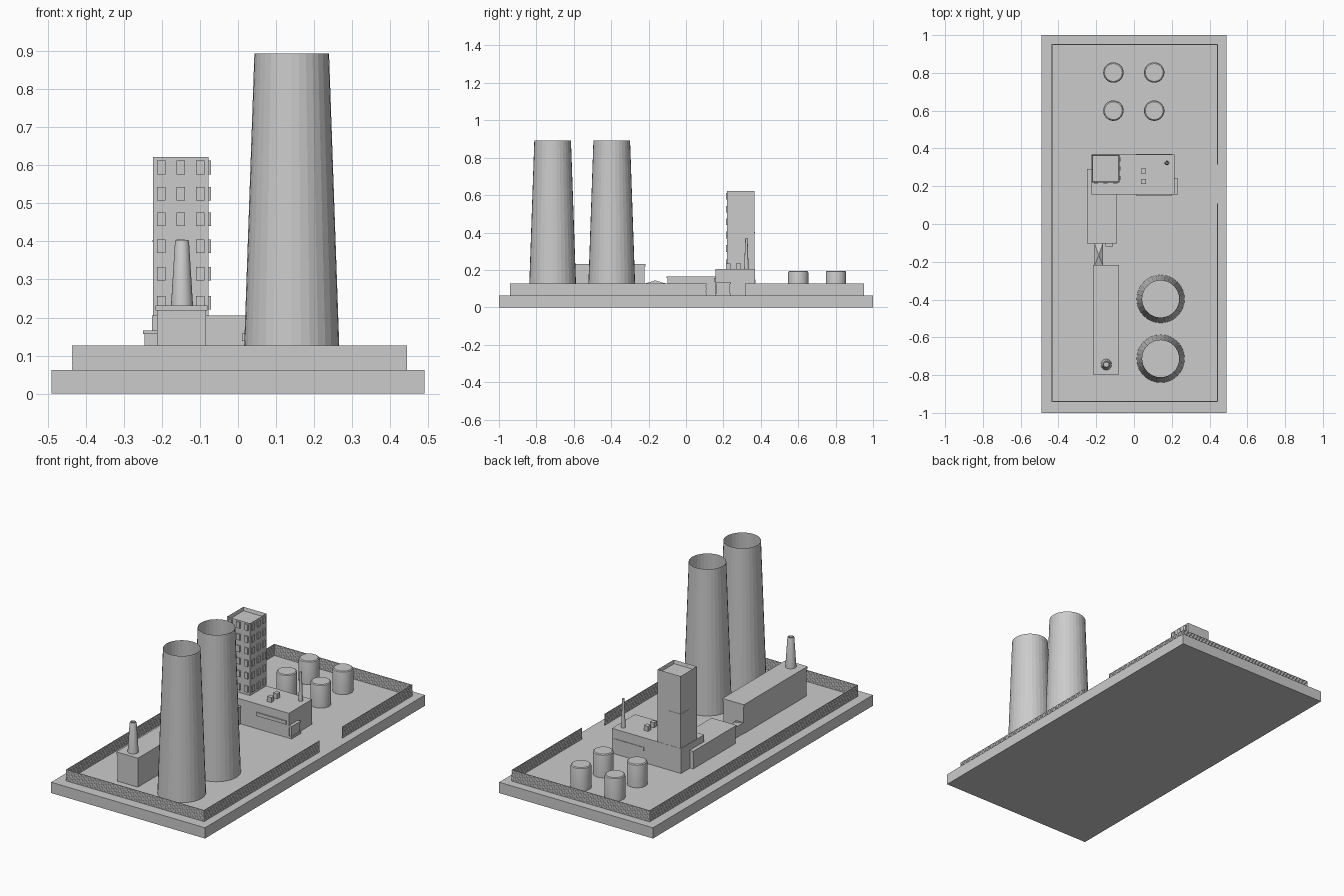
import bpy, bmesh
from math import cos, sin, pi

if "Cube" in bpy.data.objects:
    bpy.data.objects.remove(bpy.data.objects["Cube"])

G = 0.062  # top of the base slab


def finish(name, bm, smooth=False):
    bmesh.ops.recalc_face_normals(bm, faces=bm.faces)
    me = bpy.data.meshes.new(name)
    bm.to_mesh(me)
    bm.free()
    ob = bpy.data.objects.new(name, me)
    bpy.context.collection.objects.link(ob)
    if smooth:
        bpy.ops.object.select_all(action='DESELECT')
        ob.select_set(True)
        bpy.context.view_layer.objects.active = ob
        bpy.ops.object.shade_smooth_by_angle(angle=0.6)
    return ob


def add_box(bm, x0, x1, y0, y1, z0, z1):
    vs = bmesh.ops.create_cube(bm, size=1)['verts']
    for v in vs:
        v.co.x = x1 if v.co.x > 0 else x0
        v.co.y = y1 if v.co.y > 0 else y0
        v.co.z = z1 if v.co.z > 0 else z0


def boxes(name, *dims):
    bm = bmesh.new()
    for d in dims:
        add_box(bm, *d)
    return finish(name, bm)


def lathe(name, cx, cy, profile, n=32, cap=True, smooth=False):
    """Turned shape from (radius, z) points, bottom to top."""
    bm = bmesh.new()
    rings = [[bm.verts.new((cx + r * cos(2 * pi * i / n), cy + r * sin(2 * pi * i / n), z))
              for i in range(n)] for r, z in profile]
    for a, b in zip(rings, rings[1:]):
        for i in range(n):
            j = (i + 1) % n
            bm.faces.new((a[i], a[j], b[j], b[i]))
    if cap:
        bm.faces.new(rings[0])
        bm.faces.new(rings[-1])
    return finish(name, bm, smooth)


def inset_top(ob, thickness, depth):
    """Sink the roof of a box behind a parapet."""
    bm = bmesh.new()
    bm.from_mesh(ob.data)
    top = max(bm.faces, key=lambda f: f.calc_center_median().z)
    bmesh.ops.inset_region(bm, faces=[top], thickness=thickness)
    for v in top.verts:
        v.co.z -= depth
    bm.to_mesh(ob.data)
    bm.free()


# Base slab
boxes("base_slab", (-0.49, 0.49, -1, 1, 0, G))

# Perimeter fence: thin panels with horizontal slats, gate gap on the right
X0, X1, Y0, Y1, T = -0.434, 0.442, -0.94, 0.95, 0.002
runs = [("front", X0, X1, Y0, Y0), ("back", X0, X1, Y1, Y1), ("left", X0, X0, Y0, Y1),
        ("right_near", X1, X1, Y0, 0.107), ("right_far", X1, X1, 0.318, Y1)]
for name, xa, xb, ya, yb in runs:
    parts = [(xa - T / 2, xb + T / 2, ya - T / 2, yb + T / 2, G, 0.127)]
    for k in range(11):
        z = G + 0.001 + k * 0.006
        parts.append((xa - T, xb + T, ya - T, yb + T, z, z + 0.004))
    boxes("fence_" + name, *parts)

# Cooling towers, open at the top
for i, y in enumerate((-0.397, -0.713)):
    lathe(f"cooling_tower_{i + 1}", 0.141, y, [(0.127, G), (0.098, 0.893)], cap=False)

# Long boiler hall with overhanging roof and chimney
boxes("boiler_hall", (-0.213, -0.084, -0.791, -0.221, G, 0.218))
boxes("boiler_hall_roof", (-0.217, -0.08, -0.796, -0.217, 0.218, 0.232))
lathe("boiler_chimney", -0.147, -0.744,
      [(0.029, 0.23), (0.0185, 0.398), (0.016, 0.404), (0.012, 0.404), (0.012, 0.385)],
      n=24, smooth=True)

# Link passage with a shallow pyramid roof
boxes("link_passage", (-0.21, -0.163, -0.225, -0.1, G, 0.125))
bm = bmesh.new()
c = [bm.verts.new(p) for p in ((-0.21, -0.225, 0.125), (-0.163, -0.225, 0.125),
                               (-0.163, -0.1, 0.125), (-0.21, -0.1, 0.125))]
apex = bm.verts.new((-0.187, -0.165, 0.144))
for i in range(4):
    bm.faces.new((c[i], c[(i + 1) % 4], apex))
bm.faces.new(c)
finish("link_passage_roof", bm)

# Low side building with small door canopy
boxes("low_building", (-0.246, -0.093, -0.1, 0.285, G, 0.157))
boxes("low_building_roof", (-0.249, -0.09, -0.104, 0.29, 0.157, 0.166))
boxes("low_building_porch", (-0.15, -0.112, -0.118, -0.1, G, 0.125))

# Main building with ribbon windows and side entrance
boxes("main_building", (-0.226, 0.214, 0.157, 0.368, G, 0.205))
boxes("ribbon_windows", (0.01, 0.2, 0.151, 0.158, 0.138, 0.158),
      (0.01, 0.2, 0.367, 0.371, 0.13, 0.15))
boxes("entrance", (0.213, 0.228, 0.162, 0.236, G, 0.128),
      (0.213, 0.232, 0.157, 0.241, 0.124, 0.134),
      (0.213, 0.232, 0.157, 0.241, G, 0.074))

# Roof vents and flue
boxes("roof_vents", *[(0.037, 0.063, y - 0.013, y + 0.013, 0.204, 0.234) for y in (0.226, 0.28)])
lathe("roof_flue", 0.173, 0.323, [(0.012, 0.204), (0.006, 0.37)], n=16, smooth=True)

# Office tower with parapet, floor band and windows on front and right
tower = boxes("office_tower", (-0.223, -0.077, 0.22, 0.367, G, 0.621))
inset_top(tower, 0.006, 0.02)
boxes("tower_band", (-0.2245, -0.15, 0.29, 0.3685, 0.398, 0.403))
wins = []
for z in (0.594, 0.525, 0.458, 0.387, 0.315, 0.239):
    for k in (-1, 0, 1):
        x, y = -0.15 + k * 0.051, 0.293 + k * 0.049
        wins.append((x - 0.011, x + 0.011, 0.214, 0.222, z - 0.018, z + 0.018))
        wins.append((-0.079, -0.071, y - 0.011, y + 0.011, z - 0.018, z + 0.018))
boxes("tower_windows", *wins)

# Storage tanks
for i, (x, y) in enumerate([(x, y) for x in (-0.109, 0.107) for y in (0.6, 0.802)]):
    lathe(f"storage_tank_{i + 1}", x, y,
          [(0.054, G), (0.054, 0.185), (0.0525, 0.191), (0.047, 0.195)], smooth=True)
